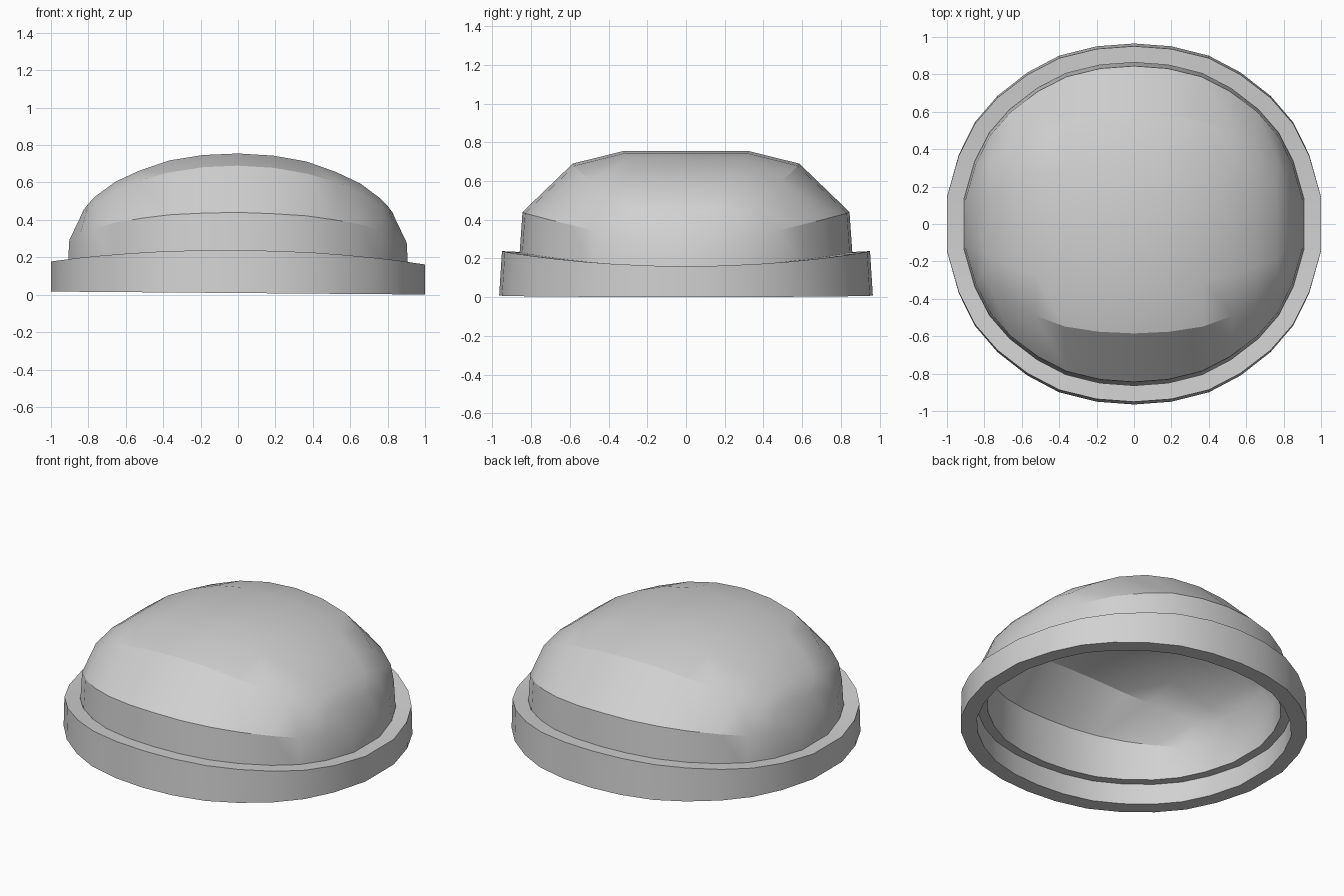
import bpy
import bmesh
from math import radians

cube = bpy.data.objects.get("Cube")
if cube:
    bpy.data.objects.remove(cube)

grey = bpy.data.materials.new("light_grey")
grey.use_nodes = True
colour = (0.64, 0.64, 0.64, 1)
grey.diffuse_color = colour
grey.node_tree.nodes["Principled BSDF"].inputs["Base Color"].default_value = colour

# Quarter outline of the rim, from the back middle round to the side
RIM_X = [0, 0.2, 0.4, 0.57, 0.73, 0.85, 0.937, 1.0]
RIM_Y = [0.965, 0.95, 0.9, 0.81, 0.685, 0.545, 0.37, 0.145]
LAST = len(RIM_X) - 1

# Dome creases over the same stations: shoulder height, fold and crown
SHOULDER_Z = [0.44, 0.435, 0.425, 0.405, 0.38, 0.35, 0.315, 0.285]
FOLD_X = [0, 0.19, 0.37, 0.53, 0.66, 0.77, 0.81, 0.835]
FOLD_Y = [0.585, 0.576, 0.548, 0.49, 0.415, 0.335, 0.26, 0.12]
FOLD_Z = [0.69, 0.68, 0.65, 0.605, 0.545, 0.475, 0.442, 0.425]
CROWN_Z = [0.755, 0.745, 0.715, 0.66, 0.6, 0.52, 0.478, 0.445]


def tilt(x, y, z):
    return (x, y, z - 0.008 * x)


def finish(bm, name, thickness=0):
    bmesh.ops.recalc_face_normals(bm, faces=bm.faces)
    mesh = bpy.data.meshes.new(name)
    bm.to_mesh(mesh)
    bm.free()
    mesh.materials.append(grey)
    obj = bpy.data.objects.new(name, mesh)
    bpy.context.collection.objects.link(obj)
    bpy.ops.object.select_all(action="DESELECT")
    obj.select_set(True)
    bpy.context.view_layer.objects.active = obj
    if thickness:
        shell = obj.modifiers.new("shell", "SOLIDIFY")
        shell.thickness = thickness
        shell.offset = -1
        bpy.ops.object.modifier_apply(modifier="shell")
    bpy.ops.object.shade_smooth_by_angle(angle=radians(27))


# Rim: a band with a curved top edge
def rim_height(y):
    return 0.168 + 0.075 * y * y


quarter = list(zip(RIM_X, RIM_Y))
half = quarter + [(x, -y) for x, y in reversed(quarter)]
outline = half + [(-x, y) for x, y in reversed(half[1:-1])]

bm = bmesh.new()
loops = []
for x, y in outline:
    top = rim_height(y)
    section = [
        (x, y, 0.009),
        (x, y * 0.985, top),
        (x * 0.91, y * 0.895, top - 0.004),
        (x * 0.91, y * 0.9, 0.009),
    ]
    loops.append([bm.verts.new(tilt(*p)) for p in section])
for i, a in enumerate(loops):
    b = loops[(i + 1) % len(loops)]
    for j in range(4):
        n = (j + 1) % 4
        bm.faces.new((a[j], b[j], b[n], a[n]))
finish(bm, "rim")

# Dome: cross-sections from back to front at each station along x
bm = bmesh.new()
columns = []
for k in range(-LAST, LAST + 1):
    i = abs(k)
    s = -1 if k < 0 else 1
    back = [
        (s * RIM_X[i] * 0.91, RIM_Y[i] * 0.897, 0.14),
        (s * RIM_X[i] * 0.902, RIM_Y[i] * 0.875, SHOULDER_Z[i]),
        (s * FOLD_X[i], FOLD_Y[i], FOLD_Z[i]),
        (s * FOLD_X[i] * 0.99, FOLD_Y[i] * 0.55, CROWN_Z[i]),
    ]
    section = back + [(x, -y, z) for x, y, z in reversed(back)]
    columns.append([bm.verts.new(tilt(*p)) for p in section])
for a, b in zip(columns, columns[1:]):
    for j in range(7):
        bm.faces.new((a[j], b[j], b[j + 1], a[j + 1]))
# Close the left and right ends
for end in (columns[0], columns[-1]):
    for j in range(3):
        bm.faces.new((end[j], end[j + 1], end[6 - j], end[7 - j]))
finish(bm, "dome_shell", 0.06)
